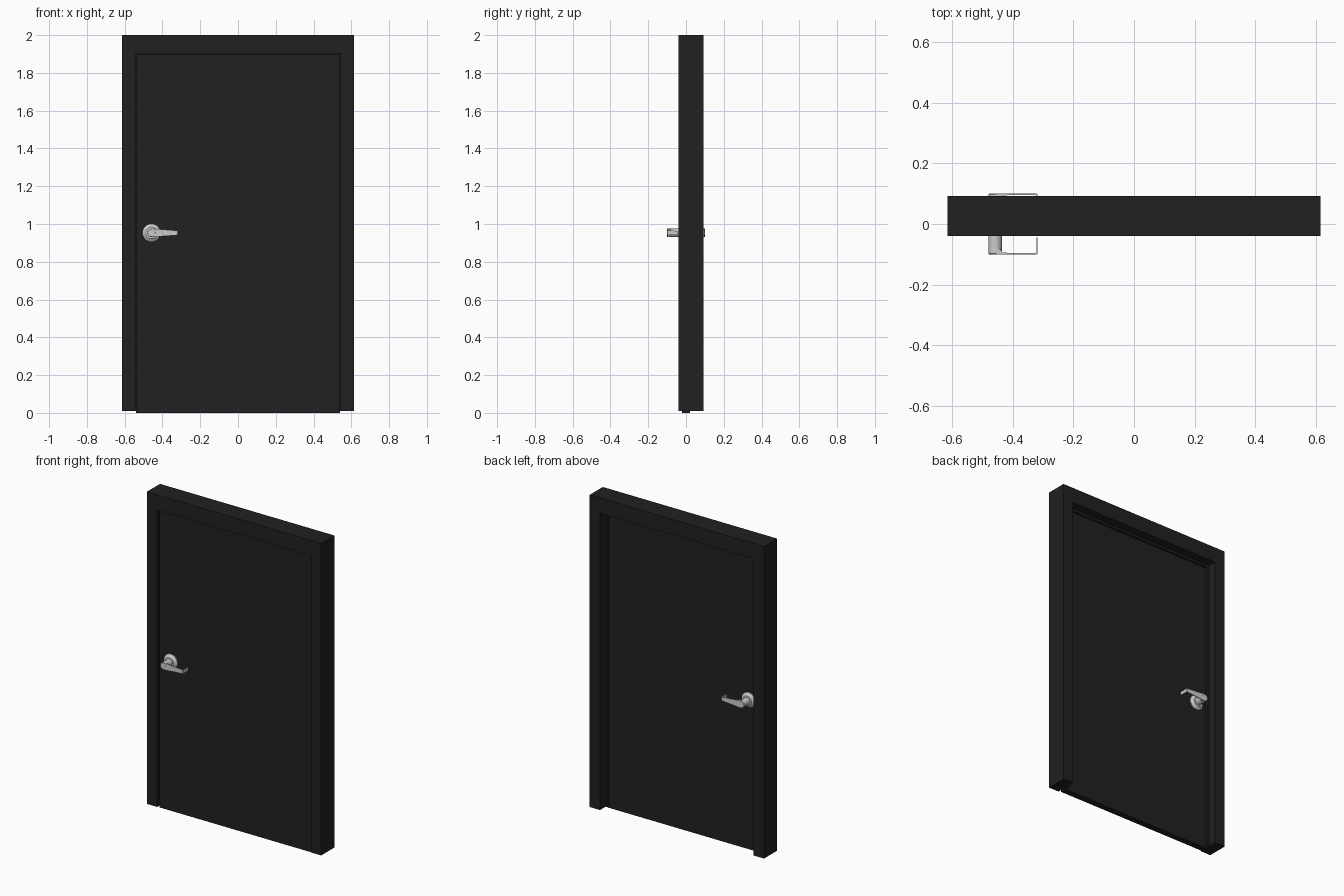
import bpy, bmesh, math

if "Cube" in bpy.data.objects:
    bpy.data.objects.remove(bpy.data.objects["Cube"])

black = bpy.data.materials.new("dark_paint")
black.diffuse_color = (0.015, 0.015, 0.015, 1)
black.use_nodes = True
black.node_tree.nodes["Principled BSDF"].inputs["Base Color"].default_value = black.diffuse_color


def finish(bm, name, mat=None, smooth=False):
    bmesh.ops.recalc_face_normals(bm, faces=bm.faces)
    me = bpy.data.meshes.new(name)
    bm.to_mesh(me)
    bm.free()
    ob = bpy.data.objects.new(name, me)
    bpy.context.collection.objects.link(ob)
    if mat:
        me.materials.append(mat)
    if smooth:
        bpy.context.view_layer.objects.active = ob
        ob.select_set(True)
        bpy.ops.object.shade_smooth_by_angle(angle=math.radians(35))
        ob.select_set(False)
    return ob


def arch(name, outer, inner, y0, y1, bottom):
    """Upside-down U outline (half width, top) extruded along y."""
    (wo, to), (wi, ti) = outer, inner
    pts = [(-wo, bottom), (-wo, to), (wo, to), (wo, bottom),
           (wi, bottom), (wi, ti), (-wi, ti), (-wi, bottom)]
    bm = bmesh.new()
    face = bm.faces.new([bm.verts.new((x, y0, z)) for x, z in pts])
    ext = bmesh.ops.extrude_face_region(bm, geom=[face])
    moved = [v for v in ext["geom"] if isinstance(v, bmesh.types.BMVert)]
    bmesh.ops.translate(bm, verts=moved, vec=(0, y1 - y0, 0))
    return finish(bm, name, black)


def box(name, lo, hi):
    bm = bmesh.new()
    bmesh.ops.create_cube(bm, size=1)
    for v in bm.verts:
        v.co = [(a + b) / 2 + c * (b - a) for a, b, c in zip(lo, hi, v.co)]
    return finish(bm, name, black)


def turned(name, profile, side):
    """Revolve (radius, distance from door centre) around the handle axis."""
    bm = bmesh.new()
    n, rings = 32, []
    for r, d in profile:
        rings.append([bm.verts.new((HX + r * math.cos(2 * math.pi * i / n), side * d,
                                    HZ + r * math.sin(2 * math.pi * i / n))) for i in range(n)])
    for a, b in zip(rings, rings[1:]):
        for i in range(n):
            j = (i + 1) % n
            bm.faces.new((a[i], a[j], b[j], b[i]))
    bm.faces.new(rings[0])
    bm.faces.new(rings[-1])
    return finish(bm, name, smooth=True)


def lever(name, side):
    """Thin tapering plate with a return bend toward the door."""
    # outer x, outer d, inner x, inner d, half height
    sections = [(-0.455, 0.100, -0.455, 0.080, 0.023), (-0.440, 0.100, -0.440, 0.084, 0.022),
                (-0.432, 0.100, -0.433, 0.094, 0.021), (-0.400, 0.100, -0.400, 0.096, 0.018),
                (-0.320, 0.100, -0.324, 0.096, 0.012), (-0.318, 0.098, -0.322, 0.094, 0.012),
                (-0.318, 0.045, -0.322, 0.045, 0.011)]
    bm = bmesh.new()
    rings = []
    for xo, do, xi, di, h in sections:
        rings.append([bm.verts.new((x, side * d, HZ + z)) for x, d, z in
                      ((xo, do, -h), (xo, do, h), (xi, di, h), (xi, di, -h))])
    for a, b in zip(rings, rings[1:]):
        for i in range(4):
            j = (i + 1) % 4
            bm.faces.new((a[i], a[j], b[j], b[i]))
    bm.faces.new(rings[0])
    bm.faces.new(rings[-1])
    return finish(bm, name, smooth=True)


# Frame, stop strip and door leaf
arch("door_frame", (0.615, 2.0), (0.542, 1.902), -0.04, 0.092, 0.01)
arch("door_stop", (0.542, 1.902), (0.528, 1.888), 0.021, 0.036, 0.01)
box("door_leaf", (-0.54, -0.02, 0), (0.54, 0.02, 1.90))

# Handle sets on both faces
HX, HZ = -0.458, 0.953
for side, label in ((-1, "front"), (1, "back")):
    turned(label + "_rose", [(0.048, 0.018), (0.048, 0.026), (0.045, 0.030),
                             (0.034, 0.034), (0.031, 0.038), (0.020, 0.039)], side)
    turned(label + "_neck", [(0.022, 0.03), (0.022, 0.098), (0.020, 0.1003)], side)
    lever(label + "_lever", side)
